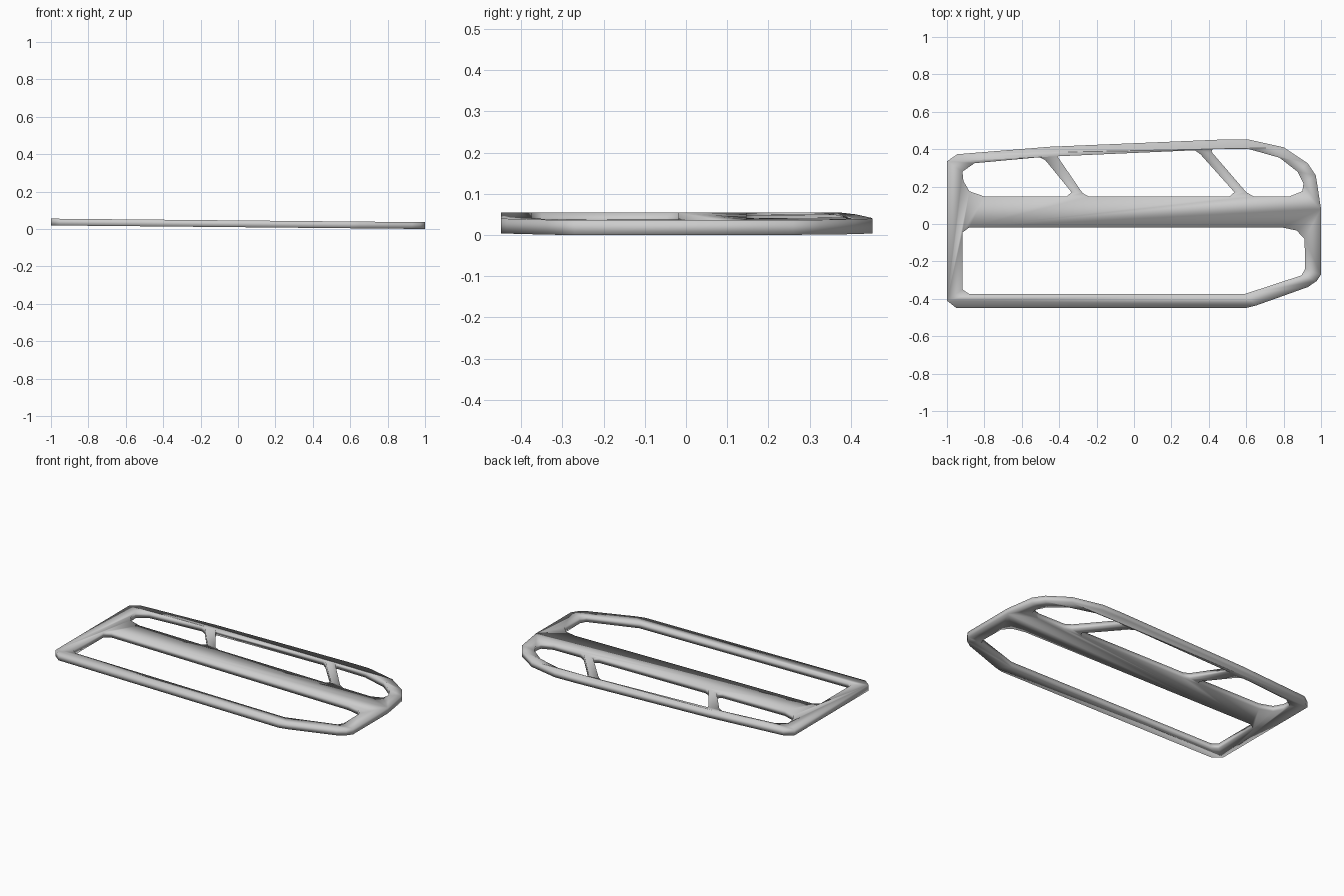
import bpy, bmesh

if "Cube" in bpy.data.objects:
    bpy.data.objects.remove(bpy.data.objects["Cube"])

# Outline of the frame and its four openings, seen from above
OUTER = [(-1, .335), (-.945, .373), (-.45, .413), (.457, .451), (.607, .453), (.80, .41),
         (.928, .325), (.972, .26), (1, .08), (1, -.27), (.976, -.305), (.93, -.337),
         (.655, -.435), (.60, -.449), (-.95, -.449), (-1, -.41)]
LOWER = [(-.917, -.045), (-.88, -.018), (.79, -.018), (.87, -.035), (.912, -.08),
         (.915, -.24), (.895, -.275), (.59, -.375), (-.88, -.375), (-.917, -.35)]
UPPER_LEFT = [(-.917, .28), (-.853, .325), (-.505, .357), (-.473, .34), (-.334, .17),
              (-.36, .147), (-.80, .147), (-.88, .175), (-.912, .23)]
UPPER_MID = [(-.41, .362), (.325, .394), (.355, .373), (.537, .17), (.51, .147),
             (-.24, .147), (-.275, .165)]
UPPER_RIGHT = [(.42, .40), (.617, .40), (.777, .355), (.874, .28), (.906, .217),
               (.90, .175), (.83, .147), (.64, .147), (.60, .17), (.415, .385)]

THICK = 0.036
SLOPE = 0.0095   # the frame drops slightly toward +x


def plate(name, loops):
    """Flat plate with openings, extruded from a filled curve."""
    cu = bpy.data.curves.new(name, 'CURVE')
    cu.dimensions = '2D'
    cu.fill_mode = 'BOTH'
    cu.extrude = THICK / 2
    for pts in loops:
        sp = cu.splines.new('POLY')
        sp.points.add(len(pts) - 1)
        for p, (x, y) in zip(sp.points, pts):
            p.co = (x, y, 0, 1)
        sp.use_cyclic_u = True
    ob = bpy.data.objects.new(name, cu)
    bpy.context.collection.objects.link(ob)
    bpy.ops.object.select_all(action='DESELECT')
    ob.select_set(True)
    bpy.context.view_layer.objects.active = ob
    bpy.ops.object.convert(target='MESH')
    return bpy.context.object


frame = plate("bumper_frame", [OUTER, LOWER, UPPER_LEFT, UPPER_MID, UPPER_RIGHT])

# Weld the caps to the walls, tilt the frame and rest it on the ground
bm = bmesh.new()
bm.from_mesh(frame.data)
bmesh.ops.remove_doubles(bm, verts=bm.verts, dist=0.0005)
bmesh.ops.recalc_face_normals(bm, faces=bm.faces)
for v in bm.verts:
    v.co.z += THICK / 2 + SLOPE * (1 - v.co.x)
for f in bm.faces:
    f.smooth = True
bm.to_mesh(frame.data)
bm.free()
frame.name = "side_frame"
